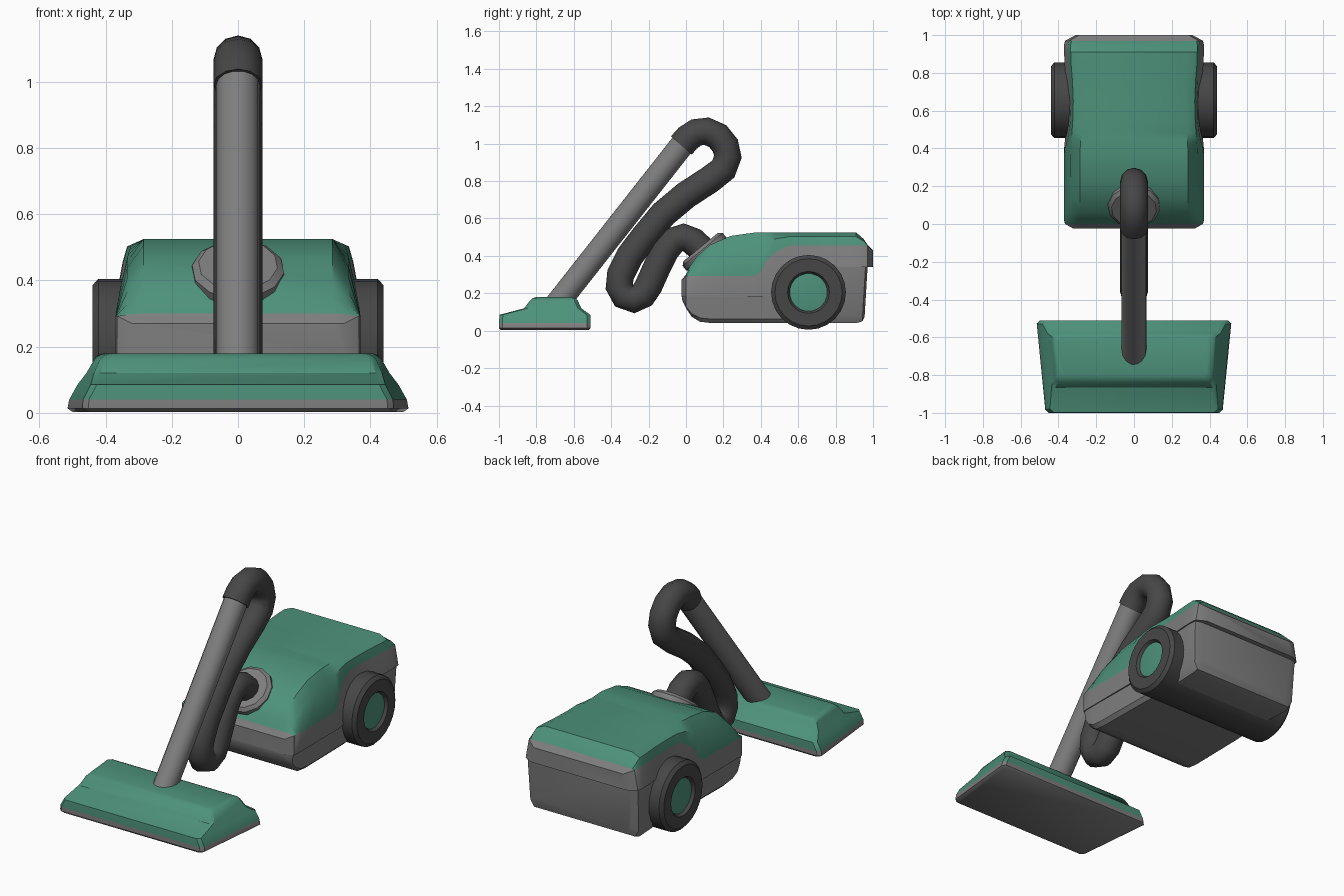
import bpy, bmesh, math
from mathutils import Vector

if "Cube" in bpy.data.objects:
    bpy.data.objects.remove(bpy.data.objects["Cube"])


def material(name, rgb):
    m = bpy.data.materials.new(name)
    m.diffuse_color = (*rgb, 1)
    m.use_nodes = True
    m.node_tree.nodes["Principled BSDF"].inputs["Base Color"].default_value = m.diffuse_color
    return m


MATS = [material("green plastic", (0.075, 0.285, 0.195)),
        material("grey plastic", (0.21, 0.21, 0.21)),
        material("dark rubber", (0.062, 0.062, 0.062))]
GREEN, GREY, DARK = 0, 1, 2


def loft(name, rings, colour, cap=GREY, angle=35):
    """Skin a list of closed rings; colour(i, k) picks the material of each face."""
    bm = bmesh.new()
    vs = [[bm.verts.new(p) for p in ring] for ring in rings]
    n = len(rings[0])
    for i in range(len(rings) - 1):
        for k in range(n):
            j = (k + 1) % n
            f = bm.faces.new((vs[i][k], vs[i][j], vs[i + 1][j], vs[i + 1][k]))
            f.material_index = colour(i, k)
    for ring in (vs[0][::-1], vs[-1]):
        bm.faces.new(ring).material_index = cap if ring[0] in vs[0] else colour(len(rings) - 2, 0)
    bmesh.ops.recalc_face_normals(bm, faces=bm.faces)
    me = bpy.data.meshes.new(name)
    bm.to_mesh(me)
    bm.free()
    for m in MATS:
        me.materials.append(m)
    ob = bpy.data.objects.new(name, me)
    bpy.context.collection.objects.link(ob)
    bpy.ops.object.select_all(action='DESELECT')
    ob.select_set(True)
    bpy.context.view_layer.objects.active = ob
    bpy.ops.object.shade_smooth_by_angle(angle=math.radians(angle))
    return ob


def lathe(name, centre, axis, profile, colour, sides):
    """Turn (radius, distance) pairs about an axis."""
    axis = Vector(axis).normalized()
    u = axis.orthogonal().normalized()
    v = axis.cross(u)
    steps = [2 * math.pi * k / sides for k in range(sides)]
    rings = [[Vector(centre) + axis * d + (u * math.cos(a) + v * math.sin(a)) * r
              for a in steps] for r, d in profile]
    return loft(name, rings, colour)


def mirrored(half, y):
    """Cross-section across x from its right half."""
    return [(x, y, z) for x, z in half] + [(-x, y, z) for x, z in reversed(half)]


# upper body shell: y, width, top, belt line, seam
stations = [(-0.025, 0.32, 0.27, 0.27, 0.18), (0.0, 0.365, 0.30, 0.292, 0.18),
            (0.02, 0.37, 0.345, 0.292, 0.18), (0.06, 0.37, 0.40, 0.292, 0.18),
            (0.13, 0.37, 0.46, 0.292, 0.18), (0.24, 0.37, 0.507, 0.292, 0.18),
            (0.37, 0.37, 0.525, 0.292, 0.18), (0.40, 0.37, 0.525, 0.315, 0.18),
            (0.43, 0.367, 0.525, 0.375, 0.18), (0.48, 0.363, 0.525, 0.42, 0.18),
            (0.55, 0.358, 0.525, 0.455, 0.20), (0.65, 0.355, 0.525, 0.455, 0.26),
            (0.76, 0.36, 0.525, 0.455, 0.34), (0.85, 0.368, 0.525, 0.455, 0.34),
            (0.91, 0.37, 0.525, 0.455, 0.34), (0.95, 0.37, 0.49, 0.455, 0.34),
            (0.97, 0.365, 0.46, 0.455, 0.34), (1.0, 0.31, 0.43, 0.43, 0.34)]
rings = []
for y, w, top, belt, seam in stations:
    s = w / 0.37
    wb = w - max(0, belt - 0.29) * 0.13
    half = [(w, seam), (wb, belt), (0.335 * s, belt + (top - belt) * 0.68), (0.285 * s, top)]
    rings.append(mirrored(half, y))
last = len(rings) - 2
loft("body_upper_shell", rings,
     lambda i, k: GREEN if 1 <= k <= 5 and 0 < i < last else GREY)

# lower body shell: y, width, seam, bottom
lower = [(-0.021, 0.315, 0.185, 0.165), (0.0, 0.36, 0.185, 0.12), (0.03, 0.365, 0.185, 0.075),
         (0.075, 0.365, 0.185, 0.048), (0.14, 0.365, 0.185, 0.04), (0.5, 0.36, 0.185, 0.04),
         (0.65, 0.35, 0.26, 0.04), (0.76, 0.355, 0.345, 0.04), (0.91, 0.364, 0.345, 0.04)]
rings = [mirrored([(w - 0.03, b), (w - 0.008, b + (t - b) * 0.15), (w, t)], y)
         for y, w, t, b in lower]
# sloping back panel
for w, y0, b in ((0.36, 0.942, 0.05), (0.32, 0.955, 0.075)):
    half = [(w - 0.03, b), (w - 0.008, b + 0.04), (w, 0.345)]
    rings.append([(x, y0 + (z - b) * 0.06, z) for x, y, z in mirrored(half, 0)])
loft("body_lower_shell", rings, lambda i, k: GREY)

# wheels joined by a full-width roller under the body
tyre = [(0.1, 0.42), (0.112, 0.44), (0.18, 0.44), (0.2, 0.422)]
lathe("wheel_roller", (0, 0.655, 0.205), (1, 0, 0),
      [(r, -x) for r, x in tyre] + [(r, x) for r, x in reversed(tyre)],
      lambda i, k: DARK, 24)
for side, name in ((-1, "left_hub"), (1, "right_hub")):
    lathe(name, (0, 0.655, 0.205), (side, 0, 0),
          [(0.101, 0.417), (0.101, 0.424), (0.09, 0.426)], lambda i, k: GREEN, 20)

# floor head: z, front y, back y, half width at front, half width at back
levels = [(0.003, -0.99, -0.52, 0.455, 0.50), (0.014, -1.0, -0.51, 0.47, 0.515),
          (0.04, -1.0, -0.51, 0.468, 0.51), (0.085, -0.997, -0.512, 0.445, 0.485),
          (0.12, -0.865, -0.56, 0.435, 0.458), (0.16, -0.835, -0.578, 0.418, 0.435),
          (0.174, -0.82, -0.59, 0.405, 0.424), (0.18, -0.80, -0.605, 0.385, 0.405)]
rings = []
for z, f, b, wf, wb in levels:
    c = 0.018
    half = [(wf - c, f), (wf, f + c), (wb, b - c), (wb - c, b)]
    rings.append([(x, y, z) for x, y in half] + [(-x, y, z) for x, y in reversed(half)])
loft("floor_head", rings, lambda i, k: GREY if i < 2 else GREEN)

# wand
start, end = Vector((0, -0.70, 0.13)), Vector((0, 0.0, 1.02))
lathe("wand", start, end - start, [(0.066, 0), (0.066, (end - start).length)],
      lambda i, k: GREY, 14)

# hose collar on the sloping front
lathe("hose_collar", (0, 0.105, 0.415), (0, -0.63, 0.77),
      [(0.12, -0.03), (0.14, -0.005), (0.14, 0.025), (0.12, 0.042), (0.07, 0.042)],
      lambda i, k: GREY, 12)

# flexible hose swept along its path in the middle plane
path = [(-0.025, 0.99), (0.01, 1.03), (0.055, 1.06), (0.11, 1.067), (0.17, 1.04),
        (0.21, 0.99), (0.224, 0.93), (0.20, 0.865), (0.13, 0.81), (0.0, 0.725),
        (-0.12, 0.625), (-0.22, 0.505), (-0.30, 0.40), (-0.35, 0.30), (-0.357, 0.235),
        (-0.33, 0.185), (-0.28, 0.167), (-0.232, 0.19), (-0.20, 0.24), (-0.155, 0.34),
        (-0.11, 0.43), (-0.065, 0.483), (-0.015, 0.50), (0.035, 0.48), (0.10, 0.42)]
pts = [Vector(p) for p in path]
rings = []
for i, p in enumerate(pts):
    t = (pts[min(i + 1, len(pts) - 1)] - pts[max(i - 1, 0)]).normalized()
    ring = []
    for k in range(12):
        a = 2 * math.pi * k / 12
        q = p + Vector((-t.y, t.x)) * 0.074 * math.sin(a)
        ring.append((0.074 * math.cos(a), q.x, q.y))
    rings.append(ring)
loft("hose", rings, lambda i, k: DARK, cap=DARK, angle=50)
